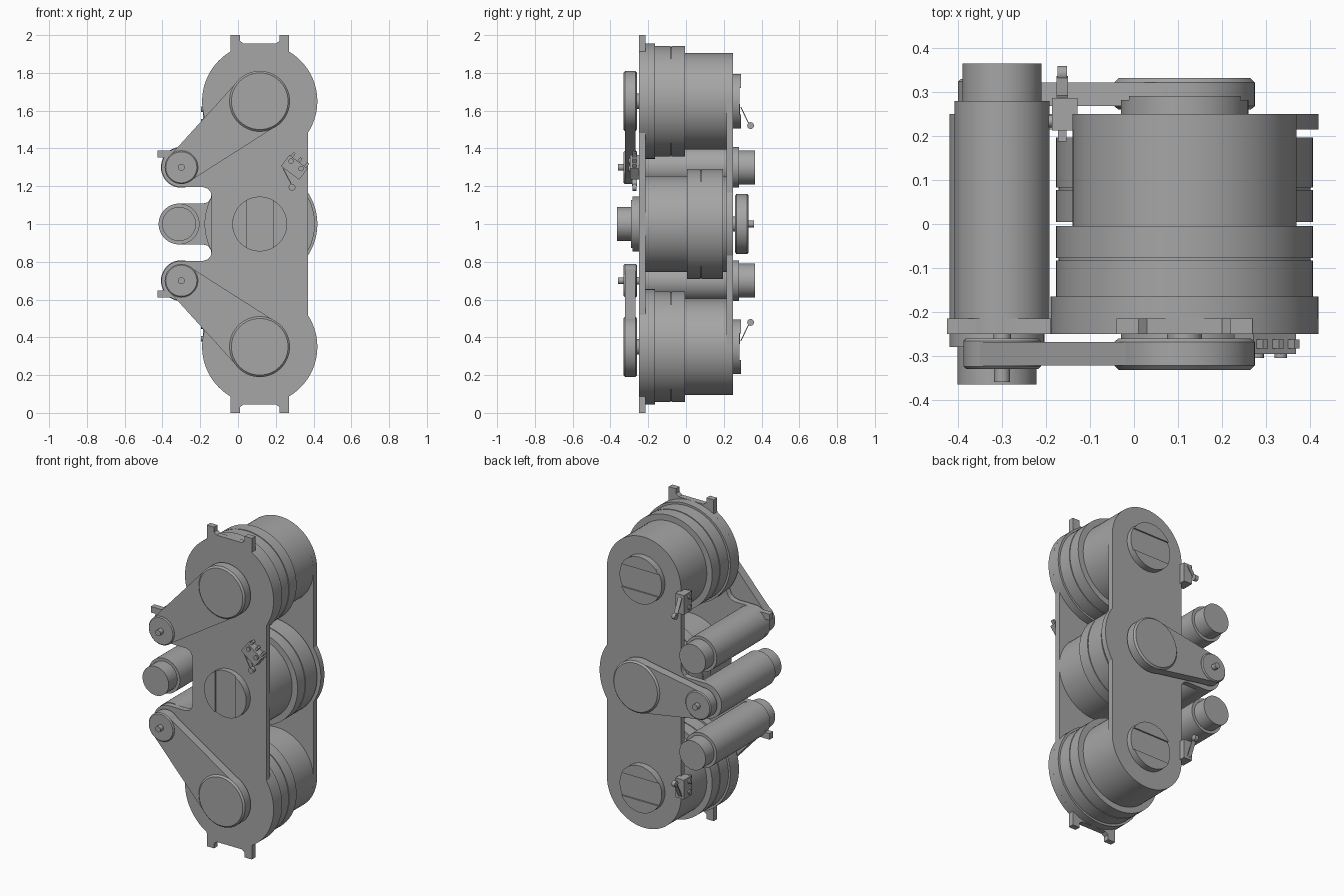
import bpy, bmesh
from math import sin, cos, pi, radians, atan2, asin, hypot
from mathutils import Matrix, Vector

cube = bpy.data.objects.get("Cube")
if cube:
    bpy.data.objects.remove(cube, do_unlink=True)

# One grey metal for everything
metal = bpy.data.materials.new("grey metal")
metal.use_nodes = True
GREY = (0.38, 0.38, 0.38, 1)
metal.diffuse_color = GREY
metal.node_tree.nodes["Principled BSDF"].inputs["Base Color"].default_value = GREY


def finish(bm, name):
    bmesh.ops.recalc_face_normals(bm, faces=bm.faces[:])
    mesh = bpy.data.meshes.new(name)
    bm.to_mesh(mesh)
    bm.free()
    mesh.materials.append(metal)
    ob = bpy.data.objects.new(name, mesh)
    bpy.context.collection.objects.link(ob)
    bpy.ops.object.select_all(action='DESELECT')
    ob.select_set(True)
    bpy.context.view_layer.objects.active = ob
    bpy.ops.object.shade_smooth_by_angle(angle=radians(30))
    return ob


def arc(cx, cz, r, a0, a1, n=32):
    return [(cx + r * cos(radians(a0 + (a1 - a0) * i / n)),
             cz + r * sin(radians(a0 + (a1 - a0) * i / n))) for i in range(n + 1)]


def add_prism(bm, pts, y0, y1):
    a = [bm.verts.new((x, y0, z)) for x, z in pts]
    b = [bm.verts.new((x, y1, z)) for x, z in pts]
    bm.faces.new(a)
    bm.faces.new(b[::-1])
    for i in range(len(a)):
        j = (i + 1) % len(a)
        bm.faces.new((a[i], b[i], b[j], a[j]))


def add_lathe(bm, cx, cz, profile, n=72):
    """Turn (radius, y) pairs about an axis along y."""
    rings = [[bm.verts.new((cx + r * cos(2 * pi * i / n), y, cz + r * sin(2 * pi * i / n)))
              for i in range(n)] for r, y in profile]
    for p, q in zip(rings, rings[1:]):
        for i in range(n):
            j = (i + 1) % n
            bm.faces.new((p[i], p[j], q[j], q[i]))
    bm.faces.new(rings[0])
    bm.faces.new(rings[-1][::-1])


def lathe(name, cx, cz, profile):
    bm = bmesh.new()
    add_lathe(bm, cx, cz, profile)
    return finish(bm, name)


def plate(name, half, y0, y1):
    """Outline given for the upper half, mirrored about z = 1."""
    lower = [(x, -z) for x, z in reversed(half) if z > 1e-4]
    bm = bmesh.new()
    add_prism(bm, [(x, z + 1) for x, z in half + lower], y0, y1)
    return finish(bm, name)


CX = 0.115           # drum axis
R = 0.255            # drum radius

# Front plate: drum ends, mounting tabs and two motor lobes
front = (arc(CX, 0.65, 0.305, -33.2, 59.4)
         + [(0.27, 1.0), (0.22, 1.0), (0.22, 0.97), (0.2, 0.955),
            (0.03, 0.955), (0.01, 0.97), (0.01, 1.0), (-0.04, 1.0)]
         + arc(CX, 0.65, 0.305, 120.6, 218)
         + [(-0.14, 0.43), (-0.16, 0.412), (-0.19, 0.405)]
         + arc(-0.30, 0.30, 0.105, 90, 122, 8)
         + [(-0.37, 0.39), (-0.425, 0.39), (-0.425, 0.352)]
         + arc(-0.30, 0.30, 0.105, 150, 270, 24)
         + [(-0.185, 0.195), (-0.16, 0.187), (-0.145, 0.17), (-0.14, 0.145)])
plate("front_plate", front, -0.25, -0.215)

# Back plate: stadium with a central bulge and one motor lobe
back = (arc(CX, 0, 0.305, 0, 33.3, 12)
        + arc(CX, 0.65, R, 0, 180, 48)
        + [(-0.14, 0.16), (-0.145, 0.135), (-0.16, 0.115), (-0.185, 0.108)]
        + arc(-0.312, 0, 0.108, 90, 180, 20))
plate("back_plate", back, 0.215, 0.25)


def drum(name, cz, s, flange):
    rim = [(0.305, -0.215), (0.305, -0.165)] if flange else [(R, -0.215), (R, -0.197)]
    prof = rim + [(0.292, rim[-1][1]), (0.292, -0.083), (0.287, -0.083), (0.287, -0.077),
                  (0.292, -0.077), (0.292, -0.005), (R, -0.005), (R, 0.215)]
    lathe(name, CX, cz, [(r, y * s) for r, y in prof])


def slotted_cap(name, cz, s, angle):
    """Round cap with a shallow channel across its face."""
    bm = bmesh.new()
    add_lathe(bm, CX, cz, [(0.145, 0.25 * s), (0.145, 0.282 * s)])
    for a in (angle, angle + 180):
        add_prism(bm, arc(CX, cz, 0.145, a - 61.1, a + 61.1), 0.282 * s, 0.291 * s)
    finish(bm, name)


def belt_drive(name, big_z, mx, mz, s):
    # Large pulley, with its hub running into the plate
    lathe(name + "_large_pulley", CX, big_z, [(r, y * s) for r, y in (
        (0.04, 0.25), (0.04, 0.26), (0.15, 0.26), (0.16, 0.268), (0.16, 0.322), (0.15, 0.332))])
    # Small pulley with the motor shaft tip
    lathe(name + "_small_pulley", mx, mz, [(r, y * s) for r, y in (
        (0.02, 0.25), (0.02, 0.26), (0.082, 0.26), (0.088, 0.266), (0.088, 0.324),
        (0.082, 0.33), (0.018, 0.33), (0.018, 0.36))])
    # Belt wrapped on the outer tangents
    d = hypot(CX - mx, big_z - mz)
    a = atan2(big_z - mz, CX - mx) * 180 / pi
    t = 90 + asin((0.158 - 0.086) / d) * 180 / pi
    bm = bmesh.new()
    add_prism(bm, arc(CX, big_z, 0.158, a - t, a + t, 48)
              + arc(mx, mz, 0.086, a + t, a + 360 - t, 32), 0.268 * s, 0.322 * s)
    finish(bm, name + "_belt")


def motor(name, mx, mz, s):
    lathe(name, mx, mz, [(r, y * s) for r, y in (
        (0.108, -0.215), (0.108, 0.28), (0.09, 0.28), (0.09, 0.365))])


# Three drum units; the middle one faces the other way
for name, cz, mx, mz, s in (("upper", 1.65, -0.30, 1.30, 1),
                            ("middle", 1.0, -0.312, 1.0, -1),
                            ("lower", 0.35, -0.30, 0.70, 1)):
    drum(name + "_drum", cz, s, s > 0)
    slotted_cap(name + "_cap", cz, s, 90 if s > 0 else 0)
    belt_drive(name + "_drive", cz, mx, mz, -s)
    motor(name + "_motor", mx, mz, s)


def limit_switch(name, origin, u, v, w):
    """Body, screws, terminals, lever and roller; u long, v to the lever, w outward."""
    bm = bmesh.new()

    def box(u0, u1, v0, v1, w0, w1):
        m = (Matrix.Translation(((u0 + u1) / 2, (v0 + v1) / 2, (w0 + w1) / 2))
             @ Matrix.Diagonal((u1 - u0, v1 - v0, w1 - w0, 1)))
        bmesh.ops.create_cube(bm, size=1, matrix=m)

    def pin(pu, pv, r, w0, w1):
        bmesh.ops.create_cone(bm, cap_ends=True, segments=20, radius1=r, radius2=r,
                              depth=w1 - w0, matrix=Matrix.Translation((pu, pv, (w0 + w1) / 2)))

    box(-0.06, 0.06, -0.037, 0.037, -0.012, 0.046)
    for pu in (-0.033, 0.033):
        pin(pu, -0.016, 0.014, 0.046, 0.055)
    for pu in (-0.045, 0, 0.045):
        box(pu - 0.007, pu + 0.007, -0.062, -0.037, 0.013, 0.033)
    # Lever strip
    p, q = Vector((-0.045, 0.04, 0.023)), Vector((0.05, 0.085, 0.023))
    m = (Matrix.Translation((p + q) / 2)
         @ Matrix.Rotation(atan2(q.y - p.y, q.x - p.x), 4, 'Z')
         @ Matrix.Diagonal(((q - p).length, 0.005, 0.026, 1)))
    bmesh.ops.create_cube(bm, size=1, matrix=m)
    pin(0.054, 0.092, 0.018, 0.012, 0.034)
    frame = Matrix((u, v, w)).transposed().to_4x4()
    bm.transform(Matrix.Translation(origin) @ frame)
    finish(bm, name)


limit_switch("front_switch", (0.298, -0.25, 1.30), (0.8, 0, -0.6), (-0.6, 0, -0.8), (0, -1, 0))
limit_switch("upper_back_switch", (-0.14, 0.25, 1.575), (0, 0, -1), (0, 1, 0), (-1, 0, 0))
limit_switch("lower_back_switch", (-0.14, 0.25, 0.425), (0, 0, 1), (0, 1, 0), (-1, 0, 0))
